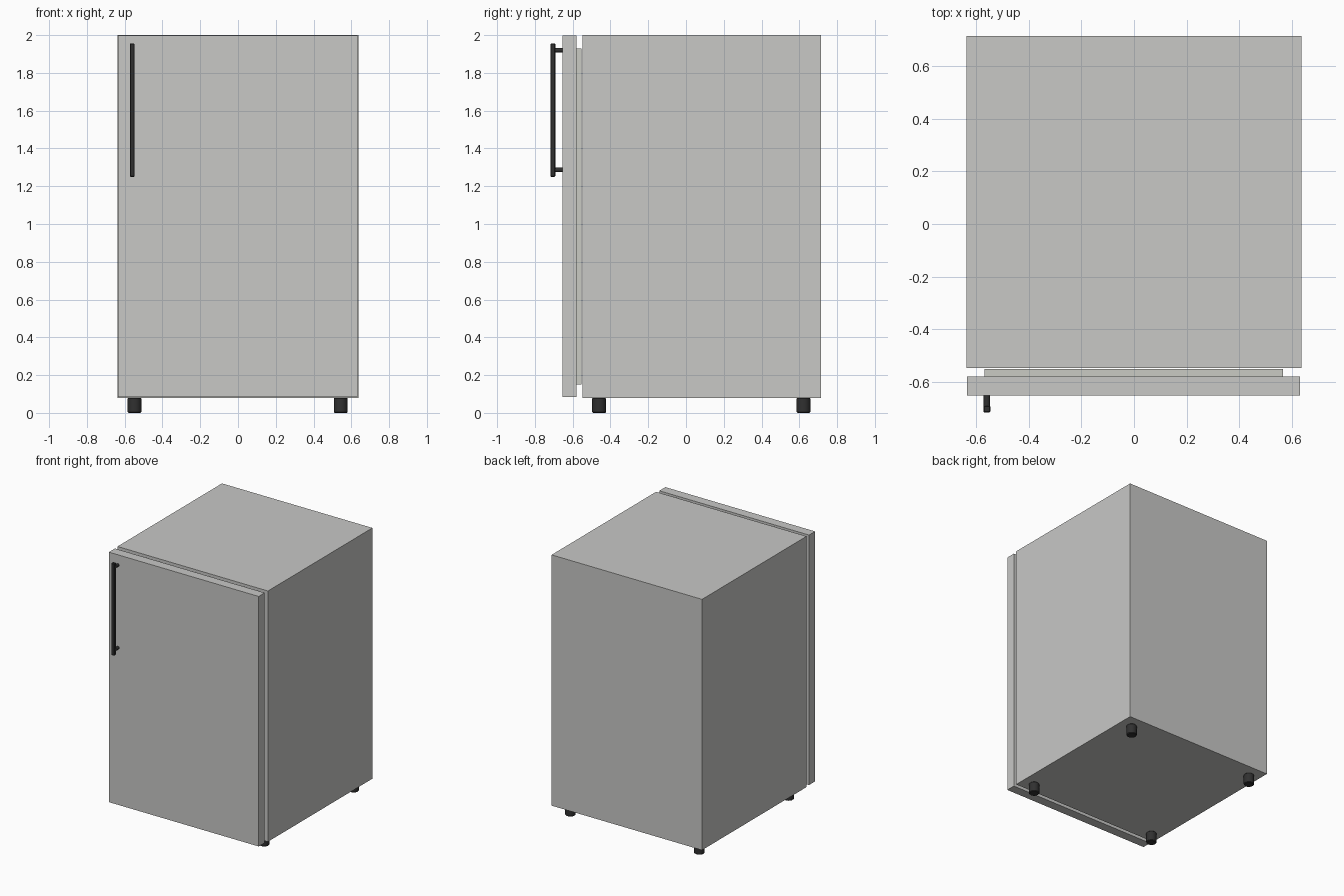
import bpy
import math

if "Cube" in bpy.data.objects:
    bpy.data.objects.remove(bpy.data.objects["Cube"])


def material(name, rgb):
    m = bpy.data.materials.new(name)
    m.diffuse_color = (*rgb, 1)
    m.use_nodes = True
    m.node_tree.nodes["Principled BSDF"].inputs["Base Color"].default_value = m.diffuse_color
    return m


STEEL = material("light grey steel", (0.58, 0.58, 0.565))
LINER = material("pale liner", (0.59, 0.60, 0.55))
BLACK = material("black plastic", (0.03, 0.03, 0.03))


def box(name, x, y, z, mat, bevel=0.0):
    """Box from (min, max) ranges on each axis."""
    bpy.ops.mesh.primitive_cube_add(
        size=1, location=[(a + b) / 2 for a, b in (x, y, z)])
    ob = bpy.context.object
    ob.name = name
    ob.scale = [b - a for a, b in (x, y, z)]
    bpy.ops.object.transform_apply(location=False, rotation=False, scale=True)
    ob.data.materials.append(mat)
    if bevel:
        mod = ob.modifiers.new("bevel", 'BEVEL')
        mod.width = bevel
        mod.segments = 1
    return ob


def cylinder(name, radius, depth, loc, mat, rot=(0, 0, 0), bevel=0.0):
    bpy.ops.mesh.primitive_cylinder_add(
        vertices=20, radius=radius, depth=depth, location=loc, rotation=rot)
    ob = bpy.context.object
    ob.name = name
    ob.data.materials.append(mat)
    if bevel:
        mod = ob.modifiers.new("bevel", 'BEVEL')
        mod.width = bevel
        mod.segments = 1
    bpy.ops.object.shade_smooth_by_angle()
    return ob


W, T = 0.637, 0.027            # half width, panel thickness
FRONT, BACK = -0.548, 0.716    # cabinet depth
LOW, HIGH = 0.08, 2.0          # cabinet height
INNER = (-W + T, W - T)

# Cabinet: separate panels around a hollow interior
box("left_panel", (-W, -W + T), (FRONT, BACK), (LOW, HIGH), STEEL)
box("right_panel", (W - T, W), (FRONT, BACK), (LOW, HIGH), STEEL)
box("top_panel", INNER, (FRONT, BACK), (HIGH - T, HIGH), STEEL)
box("bottom_panel", INNER, (FRONT, BACK), (LOW, LOW + T), STEEL)
box("back_panel", INNER, (BACK - T, BACK), (LOW + T, HIGH - T), STEEL)

# Door with the inner liner plate behind it
box("door", (-0.636, 0.632), (-0.653, -0.58), (0.083, 1.997), STEEL)
box("door_liner", (-0.57, 0.567), (-0.58, -0.552), (0.15, 1.93), LINER)

# Handle bar on two standoffs
HX = -0.56
box("handle_bar", (HX - 0.013, HX + 0.013), (-0.717, -0.692), (1.25, 1.955),
    BLACK, 0.003)
for label, z in (("upper", 1.92), ("lower", 1.286)):
    cylinder(label + "_handle_post", 0.012, 0.044, (HX, -0.674, z), BLACK,
             (math.pi / 2, 0, 0))

# Four round feet
for side, x in (("left", -0.548), ("right", 0.544)):
    for end, y in (("front", -0.46), ("back", 0.622)):
        cylinder(f"{end}_{side}_foot", 0.037, LOW, (x, y, LOW / 2), BLACK,
                 bevel=0.005)
